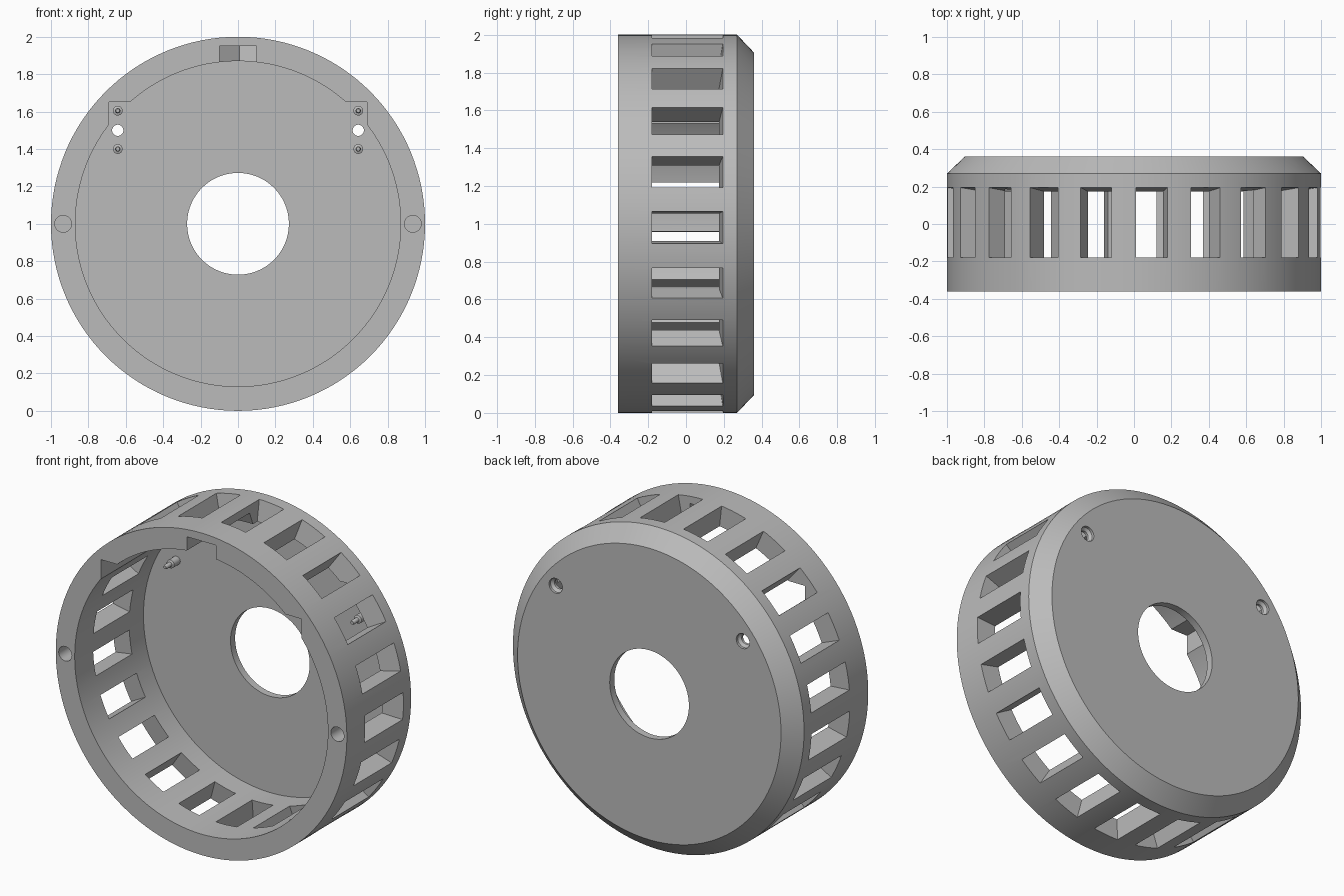
import bpy, bmesh, math
from mathutils import Matrix, Vector

cube = bpy.data.objects.get("Cube")
if cube:
    bpy.data.objects.remove(cube, do_unlink=True)

grey = bpy.data.materials.new("plain grey")
grey.use_nodes = True
COLOUR = (0.5, 0.5, 0.5, 1)
grey.diffuse_color = COLOUR
grey.node_tree.nodes["Principled BSDF"].inputs["Base Color"].default_value = COLOUR

BACK, FRONT, FLOOR = 0.36, -0.36, 0.315   # depth of rear face, rim and inner floor
CENTRE = Vector((0, 0, 1))


def finish(name, bm):
    bmesh.ops.recalc_face_normals(bm, faces=bm.faces)
    mesh = bpy.data.meshes.new(name)
    bm.to_mesh(mesh)
    bm.free()
    mesh.materials.append(grey)
    obj = bpy.data.objects.new(name, mesh)
    bpy.context.collection.objects.link(obj)
    return obj


def add_lathe(bm, profile, centre, segments, closed=False):
    """Revolve (radius, y) points about the y axis through centre."""
    rings = []
    for r, y in profile:
        ring = []
        for i in range(segments):
            a = math.tau * i / segments
            ring.append(bm.verts.new((centre[0] + r * math.cos(a), y, centre[2] + r * math.sin(a))))
        rings.append(ring)
    pairs = list(zip(rings, rings[1:]))
    if closed:
        pairs.append((rings[-1], rings[0]))
    else:
        bm.faces.new(rings[0])
        bm.faces.new(rings[-1])
    for a, b in pairs:
        for i in range(segments):
            j = (i + 1) % segments
            bm.faces.new((a[i], a[j], b[j], b[i]))


def add_box(bm, low, high):
    verts = bmesh.ops.create_cube(bm, size=1)["verts"]
    for v in verts:
        v.co = [low[k] if v.co[k] < 0 else high[k] for k in range(3)]
    return verts


def cut(target, name, bm):
    """Subtract a set of solids and remove the cutter."""
    cutter = finish(name, bm)
    cutter.hide_render = True
    mod = target.modifiers.new(name, 'BOOLEAN')
    mod.operation = 'DIFFERENCE'
    mod.solver = 'EXACT'
    mod.object = cutter
    bpy.context.view_layer.objects.active = target
    bpy.ops.object.modifier_apply(modifier=mod.name)
    bpy.data.objects.remove(cutter, do_unlink=True)


def smooth(obj):
    bpy.ops.object.select_all(action='DESELECT')
    obj.select_set(True)
    bpy.context.view_layer.objects.active = obj
    bpy.ops.object.shade_smooth_by_angle(angle=math.radians(25))


# Round housing: side wall, rear chamfer and thin rear plate with a central hole
bm = bmesh.new()
add_lathe(bm, [(0.272, BACK), (0.905, BACK), (1, 0.27), (1, FRONT),
               (0.87, FRONT), (0.87, FLOOR), (0.272, FLOOR)], CENTRE, 128, closed=True)
housing = finish("housing", bm)

# Ring of tapered vent windows
bm = bmesh.new()
WINDOWS = 21
for k in range(WINDOWS):
    verts = add_box(bm, (-1, -0.18, 0.8), (1, 1, 1.1))
    for v in verts:
        depth = 1 - v.co.z
        v.co.x *= 0.085 - 0.092 * depth
        if v.co.y > 0:
            v.co.y = 0.195 - 0.154 * depth
    turn = Matrix.Rotation(math.radians(5.45) + math.tau * k / WINDOWS, 4, 'Y')
    bmesh.ops.transform(bm, matrix=Matrix.Translation(CENTRE) @ turn, verts=verts)
cut(housing, "vent_cutter", bm)

# Square corner recesses inside the wall
bm = bmesh.new()
for low, high in ((-0.69, -0.4), (0.4, 0.69)):
    add_box(bm, (low, -0.5, 1.3), (high, FLOOR, 1.65))
cut(housing, "corner_recess_cutter", bm)

# Key slot at the top of the rim, with a sloping end
bm = bmesh.new()
for v in add_box(bm, (-0.1, -0.5, 1.8), (0.1, 0.16, 1.95)):
    if v.co.y > 0 and v.co.z > 1.9:
        v.co.y = 0.1
cut(housing, "key_slot_cutter", bm)

# Blind holes in the rim and countersunk screw holes in the rear plate
bm = bmesh.new()
for side in (-1, 1):
    add_lathe(bm, [(0.045, -0.5), (0.045, -0.21)], (side * 0.935, 0, 1), 32)
    add_lathe(bm, [(0.03, 0.25), (0.03, 0.33), (0.046, 0.345), (0.046, 0.4)],
              (side * 0.643, 0, 1.5), 32)
cut(housing, "hole_cutter", bm)
smooth(housing)

# Stepped locating studs on the inner floor
for side, label in ((-1, "right"), (1, "left")):
    for z, level in ((1.4, "lower"), (1.605, "upper")):
        bm = bmesh.new()
        add_lathe(bm, [(0.026, FLOOR + 0.005), (0.026, 0.255), (0.014, 0.25), (0.014, 0.21),
                       (0.01, 0.2)], (side * 0.643, 0, z), 24)
        smooth(finish(f"{level}_{label}_stud", bm))
